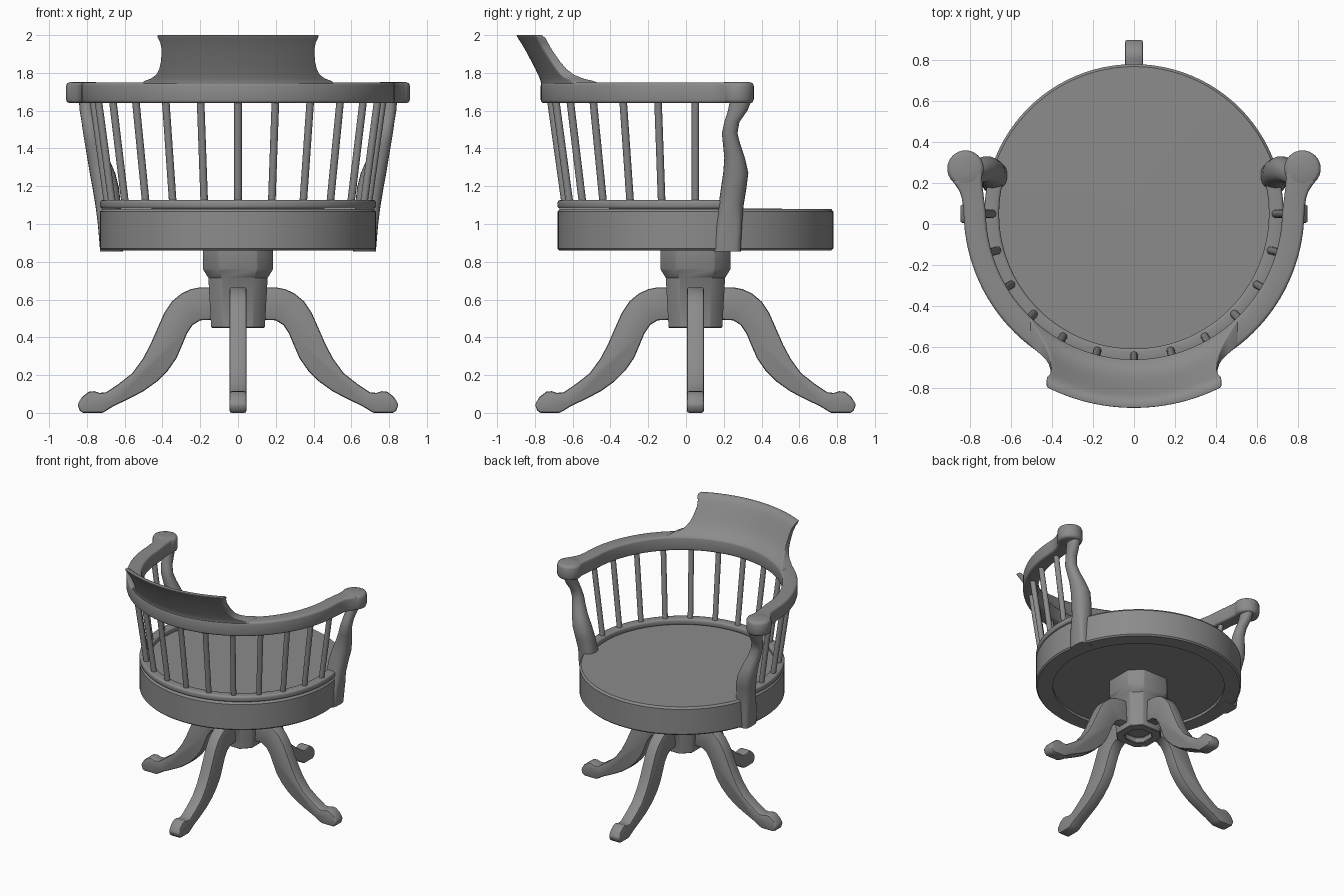
import bpy, math
from mathutils import Vector

if "Cube" in bpy.data.objects:
    bpy.data.objects.remove(bpy.data.objects["Cube"])

CY = 0.05  # y of the swivel axis
grey = bpy.data.materials.new('dark_grey')
grey.diffuse_color = (.26, .26, .26, 1)
grey.use_nodes = True
grey.node_tree.nodes["Principled BSDF"].inputs["Base Color"].default_value = grey.diffuse_color


def make(name, verts, faces, bevel=0, segs=2, angle=35):
    me = bpy.data.meshes.new(name)
    me.from_pydata([tuple(v) for v in verts], [], faces)
    me.materials.append(grey)
    ob = bpy.data.objects.new(name, me)
    bpy.context.collection.objects.link(ob)
    bpy.ops.object.select_all(action='DESELECT')
    ob.select_set(True)
    bpy.context.view_layer.objects.active = ob
    bpy.ops.object.mode_set(mode='EDIT')
    bpy.ops.mesh.select_all(action='SELECT')
    bpy.ops.mesh.normals_make_consistent(inside=False)
    bpy.ops.object.mode_set(mode='OBJECT')
    if bevel:
        b = ob.modifiers.new('bevel', 'BEVEL')
        b.width, b.segments, b.limit_method = bevel, segs, 'ANGLE'
        b.angle_limit = math.radians(40)
        bpy.ops.object.modifier_apply(modifier='bevel')
    bpy.ops.object.shade_smooth_by_angle(angle=math.radians(angle))
    return ob


def loft(name, rings, **kw):
    """Join rings of equal point count and cap both ends."""
    n = len(rings[0])
    faces = [(i * n + j, i * n + (j + 1) % n, (i + 1) * n + (j + 1) % n, (i + 1) * n + j)
             for i in range(len(rings) - 1) for j in range(n)]
    faces += [tuple(range(n)), tuple(range((len(rings) - 1) * n, len(rings) * n))]
    return make(name, [v for r in rings for v in r], faces, **kw)


def lathe(name, profile, centre, n=96, **kw):
    return loft(name, [[(centre[0] + r * math.sin(2 * math.pi * k / n),
                         centre[1] + r * math.cos(2 * math.pi * k / n), z)
                        for k in range(n)] for r, z in profile], **kw)


def strip(name, path, half, z0, z1, bevel):
    """Sweep a rectangle along a flat path; half gives the half width at each point."""
    rings = []
    for i, p in enumerate(path):
        d = (path[min(i + 1, len(path) - 1)] - path[max(i - 1, 0)]).normalized()
        s = Vector((d.y, -d.x)) * half[i]
        a, b = p - s, p + s
        rings.append([(a.x, a.y, z0), (b.x, b.y, z0), (b.x, b.y, z1), (a.x, a.y, z1)])
    return loft(name, rings, bevel=bevel, segs=3)


def polar(r, deg):  # 0 degrees is the middle of the back
    a = math.radians(deg)
    return Vector((r * math.sin(a), CY - r * math.cos(a)))


# Round seat with a shallow recess below
lathe('seat', [(0.01, .88), (.61, .88), (.61, .86), (.72, .86), (.73, .87),
               (.73, 1.065), (.718, 1.08), (.01, 1.082)], (0, CY))

# Low rail around the back of the seat
rail = [polar(.694, a) for a in range(-105, 106, 3)]
strip('seat_rail', rail, [.036] * len(rail), 1.081, 1.127, .014)

# Spindles
for k in range(-6, 7):
    a, b = polar(.69, k * 15), polar(.768, k * 15)
    rings = []
    for p, z in ((a, 1.11), (b, 1.67)):
        rings.append([(p.x + .02 * math.cos(t * math.pi / 8),
                       p.y + .02 * math.sin(t * math.pi / 8), z) for t in range(16)])
    loft('spindle', rings)

# Curved arm rail, flaring into round hand knobs
ends = [Vector(p) for p in ((.782, .10), (.788, .14), (.796, .175), (.806, .21), (.816, .24))]
flare = [.053, .054, .058, .068, .080]
arc = [polar(.765 + .012 * (abs(a) / 90) ** 2, a) for a in range(-90, 91, 3)]
arm_path = [Vector((-p.x, p.y)) for p in reversed(ends)] + arc + ends
strip('arm_rail', arm_path, flare[::-1] + [.054] * len(arc) + flare, 1.64, 1.75, .016)
for s in (-1, 1):
    lathe('arm_knob', [(.01, 1.6395), (.07, 1.6395), (.083, 1.645), (.089, 1.66), (.089, 1.73),
                       (.083, 1.745), (.07, 1.7505), (.01, 1.7505)], (s * .822, .27), n=32, angle=50)

# Flared crest on the back: z, inner radius, outer radius, half width
crest = [(1.70, .715, .81, .52), (1.742, .715, .817, .515), (1.757, .728, .82, .495),
         (1.77, .748, .824, .46), (1.79, .772, .833, .433), (1.82, .797, .847, .417),
         (1.86, .822, .868, .408), (1.92, .857, .90, .404), (1.96, .88, .924, .411),
         (1.985, .898, .94, .424), (2.0, .918, .95, .428)]
N, M = 33, len(crest)
verts = []
for i in range(N):
    t = 2 * i / (N - 1) - 1
    for side in (1, 2):
        for row in crest:
            p = polar(row[side], math.degrees(math.asin(row[3] * t / row[side])))
            verts.append((p.x, p.y, row[0]))
loop = list(range(M)) + list(range(2 * M - 1, M - 1, -1))
faces = []
for i in range(N - 1):
    for a, b in zip(loop, loop[1:] + loop[:1]):
        faces.append((i * 2 * M + a, i * 2 * M + b, (i + 1) * 2 * M + b, (i + 1) * 2 * M + a))
for o in (0, (N - 1) * 2 * M):
    faces += [(o + j, o + j + 1, o + M + j + 1, o + M + j) for j in range(M - 1)]
make('back_crest', verts, faces, bevel=.007, segs=3, angle=50)

# Shaped arm posts: z, x range, y range
post = [(.855, .61, .73, .145, .29), (1.0, .615, .742, .16, .297), (1.1, .62, .755, .172, .305),
        (1.19, .63, .77, .185, .32), (1.27, .65, .785, .197, .33), (1.35, .685, .798, .203, .312),
        (1.42, .715, .81, .196, .288), (1.48, .735, .82, .19, .272), (1.54, .75, .828, .203, .283),
        (1.60, .762, .838, .222, .325), (1.65, .765, .842, .232, .345)]
for s in (-1, 1):
    rings = []
    for z, x0, x1, y0, y1 in post:
        e = .5 if z < 1.05 else .9
        ring = []
        for k in range(24):
            c, d = math.cos(k * math.pi / 12), math.sin(k * math.pi / 12)
            ring.append((s * ((x0 + x1) / 2 + (x1 - x0) / 2 * math.copysign(abs(c) ** e, c)),
                         (y0 + y1) / 2 + (y1 - y0) / 2 * math.copysign(abs(d) ** e, d), z))
        rings.append(ring)
    loft('arm_post', rings, angle=50)

# Eight-sided column with a hollow lower end
rings = []
for w, z in ((.185, .885), (.185, .76), (.157, .715), (.142, .45), (.085, .45), (.08, .49)):
    c = w * .55
    rings.append([(x, CY + y, z) for x, y in ((w, -c), (w, c), (c, w), (-c, w),
                                              (-w, c), (-w, -c), (-c, -w), (c, -w))])
loft('column', rings, bevel=.004, segs=1, angle=30)

# Four curved legs extruded from a side profile
upper = [(.10, .665), (.20, .665), (.25, .655), (.30, .632), (.35, .59), (.39, .53), (.43, .44),
         (.465, .36), (.505, .285), (.56, .21), (.63, .155), (.70, .108), (.735, .106)]
foot = [(.76, .115), (.79, .112), (.825, .085), (.85, .045), (.838, .012), (.82, 0), (.72, 0), (.70, .01)]
lower = [(.66, .035), (.57, .078), (.50, .115), (.43, .165), (.37, .225), (.325, .29),
         (.295, .36), (.27, .42), (.24, .465), (.20, .49), (.10, .495)]
for k in range(4):
    a = k * math.pi / 2
    rings = [[(r * math.cos(a) - h * math.sin(a), CY + r * math.sin(a) + h * math.cos(a), z)
              for r, z in upper + foot + lower] for h in (-.045, .045)]
    loft('leg', rings, bevel=.012, angle=40)
